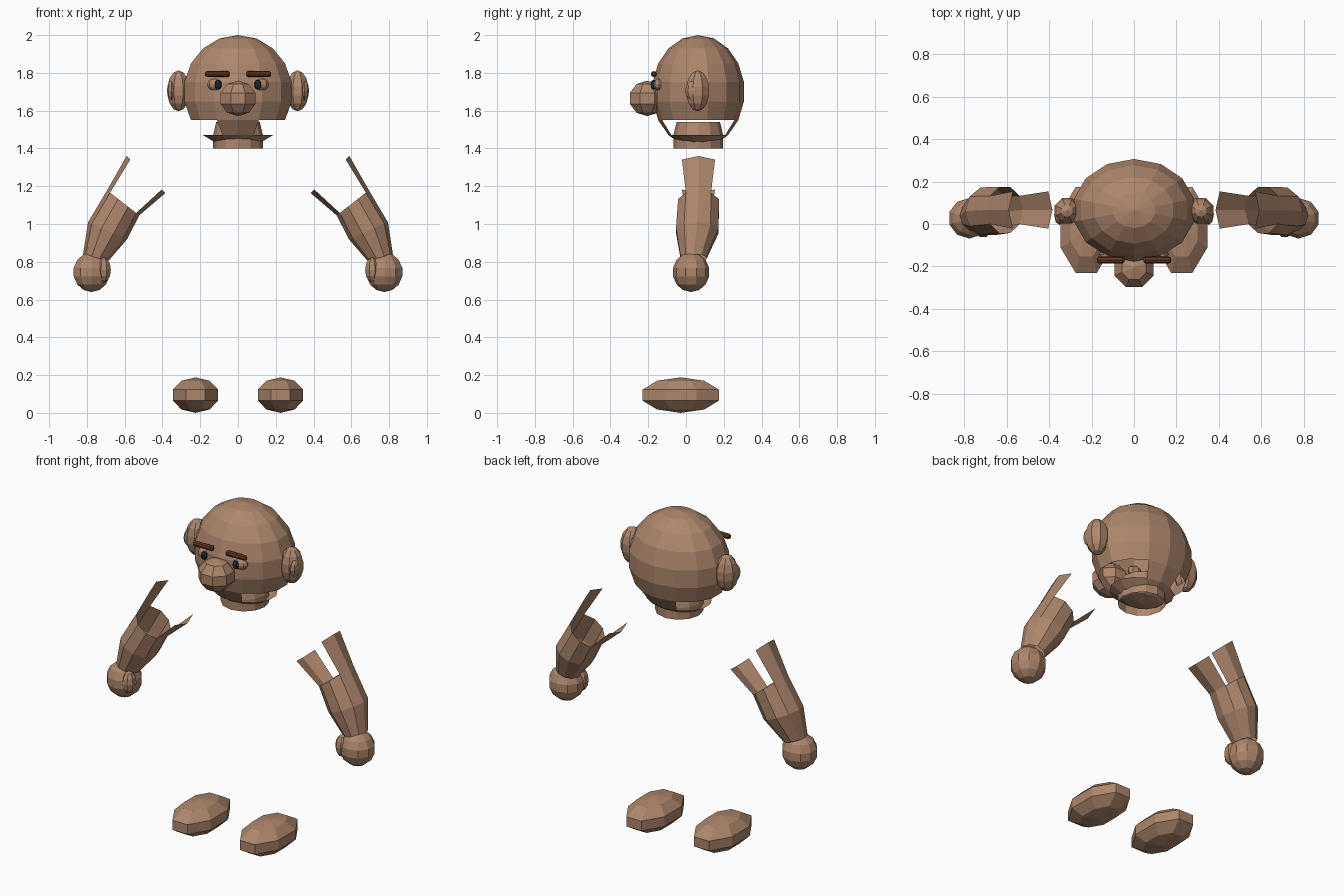
import bpy, bmesh, math
from mathutils import Vector, Matrix

if "Cube" in bpy.data.objects:
    bpy.data.objects.remove(bpy.data.objects["Cube"])


def material(name, rgb):
    m = bpy.data.materials.new(name)
    m.diffuse_color = (*rgb, 1)
    m.use_nodes = True
    m.node_tree.nodes["Principled BSDF"].inputs["Base Color"].default_value = m.diffuse_color
    return m


skin = material("tan skin", (0.42, 0.24, 0.15))
hair = material("dark brown hair", (0.12, 0.04, 0.018))
dark = material("dark teal", (0.012, 0.028, 0.035))


def finish(name, bm, mat, normals=True):
    if normals:
        bmesh.ops.recalc_face_normals(bm, faces=bm.faces)
    me = bpy.data.meshes.new(name)
    bm.to_mesh(me)
    bm.free()
    me.materials.append(mat)
    ob = bpy.data.objects.new(name, me)
    bpy.context.collection.objects.link(ob)
    return ob


def ellipsoid(name, center, radii, seg, rings, mat=skin, turn=0.0, drop=None):
    """Faceted ellipsoid; drop(face centre) removes faces."""
    bm = bmesh.new()
    bmesh.ops.create_uvsphere(bm, u_segments=seg, v_segments=rings, radius=1)
    m = (Matrix.Translation(center) @ Matrix.Diagonal((*radii, 1))
         @ Matrix.Rotation(turn, 4, 'Z'))
    bmesh.ops.transform(bm, matrix=m, verts=bm.verts)
    if drop:
        gone = [f for f in bm.faces if drop(f.calc_center_median())]
        bmesh.ops.delete(bm, geom=gone, context='FACES')
    return finish(name, bm, mat, drop is None)


def loft(bm, rings):
    """Skin consecutive vertex rings, returning rows of faces."""
    n = len(rings[0])
    vs = [[bm.verts.new(p) for p in r] for r in rings]
    return [[bm.faces.new((a[i], a[(i + 1) % n], b[(i + 1) % n], b[i]))
             for i in range(n)] for a, b in zip(vs, vs[1:])]


T8 = math.pi / 8

# Head, with the lower sides open and a shallow bowl underneath
ellipsoid("head", (0, 0.065, 1.70), (0.295, 0.245, 0.30), 14, 9,
          drop=lambda c: 1.48 < c.z < 1.54 and abs(c.x) > 0.13)

# Open neck tube
bm = bmesh.new()
loft(bm, [[(r * math.cos(i * math.tau / 12), 0.065 + r * math.sin(i * math.tau / 12), z)
           for i in range(12)] for r, z in ((0.132, 1.40), (0.132, 1.47), (0.115, 1.54))])
finish("neck", bm, skin)

# Nose
ellipsoid("nose", (0, -0.205, 1.665), (0.105, 0.105, 0.094), 8, 5, turn=T8)

# Arm sections: centre x, y, z and radius
SECTIONS = [(0.487, 0.066, 1.262, 0.142), (0.608, 0.066, 1.112, 0.108),
            (0.69, 0.06, 0.965, 0.113), (0.755, 0.04, 0.82, 0.068)]
# Directions across the arm, from inner to outer side
ACROSS = [Vector((0.205, 0, 0.195)), Vector((0.16, 0, 0.125)),
          Vector((0.21, 0, 0.09)), Vector((0.13, 0, 0.04))]

for s, side in ((1, "right"), (-1, "left")):
    # Ear with a smaller inner lobe
    ellipsoid(side + "_ear", (s * 0.315, 0.062, 1.705), (0.065, 0.067, 0.108), 8, 7, turn=T8)
    ellipsoid(side + "_inner_ear", (s * 0.352, 0.045, 1.705), (0.024, 0.05, 0.055), 8, 6)

    # Eyelid bulge and pupil
    ellipsoid(side + "_eye", (s * 0.122, -0.142, 1.738), (0.042, 0.032, 0.032), 8, 6)
    ellipsoid(side + "_pupil", (s * 0.105, -0.172, 1.738), (0.019, 0.015, 0.026), 8, 6, dark)

    # Eyebrow: short bar with tapered ends
    bm = bmesh.new()
    bar = []
    for x, r in ((0.045, 0.009), (0.053, 0.016), (0.165, 0.016), (0.175, 0.009)):
        bar.append([(s * x, -0.17 + r * math.cos(a), 1.794 + r * math.sin(a))
                    for a in (i * math.tau / 8 for i in range(8))])
    rows = loft(bm, bar)
    bmesh.ops.holes_fill(bm, edges=bm.edges, sides=8)
    finish(side + "_eyebrow", bm, hair)

    # Arm: ten-sided tube whose upper section is only an outer and inner strap
    bm = bmesh.new()
    rings = []
    for (x, y, z, r), d in zip(SECTIONS, ACROSS):
        d = d.normalized()
        rings.append([(s * (x + r * math.cos(a) * d.x), y + r * math.sin(a) * 1.05,
                       z + r * math.cos(a) * d.z)
                      for a in (i * math.tau / 10 for i in range(10))])
    rows = loft(bm, rings)
    gone = [f for i, f in enumerate(rows[0]) if i not in (0, 9, 4, 5)]
    bmesh.ops.delete(bm, geom=gone, context='FACES')
    finish(side + "_arm", bm, skin)

    # Hand and thumb
    ellipsoid(side + "_hand", (s * 0.775, 0.027, 0.745), (0.102, 0.098, 0.105), 10, 7)
    ellipsoid(side + "_thumb", (s * 0.71, -0.02, 0.757), (0.04, 0.045, 0.066), 8, 6, turn=T8)

    # Foot
    ellipsoid(side + "_foot", (s * 0.225, -0.028, 0.095), (0.137, 0.23, 0.094), 8, 5, turn=T8)

# Rest the feet on the floor
low = min(v.co.z for o in bpy.data.objects for v in o.data.vertices)
for o in bpy.data.objects:
    if o.name.endswith("_foot"):
        o.location.z = -low
